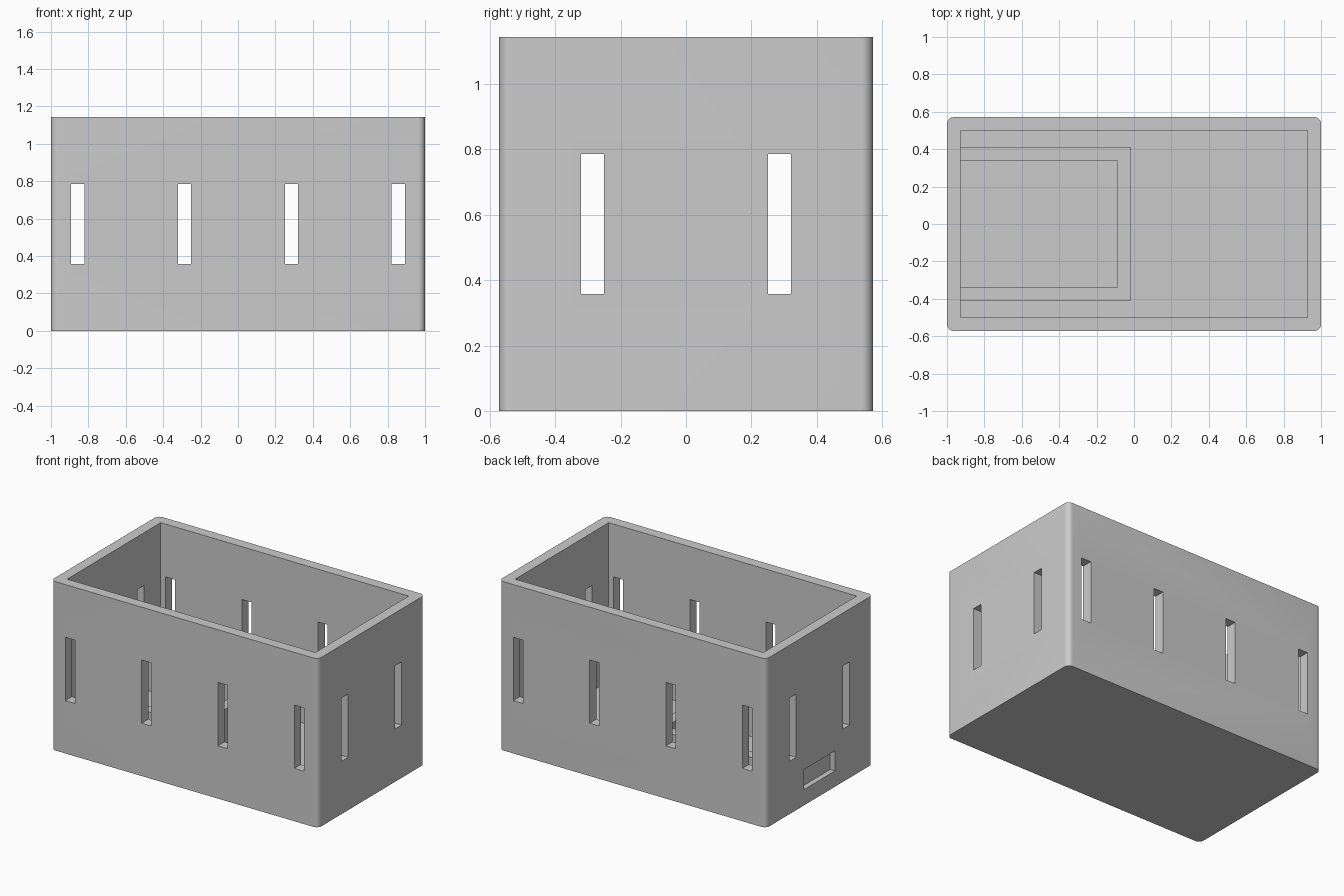
import bpy
import bmesh
import math

U = 1 / 14  # one wall thickness

cube = bpy.data.objects.get("Cube")
if cube:
    bpy.data.objects.remove(cube, do_unlink=True)

grey = bpy.data.materials.new("light_grey")
grey.use_nodes = True
colour = (0.6, 0.6, 0.6, 1)
grey.diffuse_color = colour
grey.node_tree.nodes["Principled BSDF"].inputs["Base Color"].default_value = colour


def box(name, x, y, z, fillet=0):
    """Box from ranges given in wall thicknesses, with optional round upright edges."""
    bm = bmesh.new()
    bmesh.ops.create_cube(bm, size=1)
    for v in bm.verts:
        for i, (low, high) in enumerate((x, y, z)):
            v.co[i] = U * (high if v.co[i] > 0 else low)
    if fillet:
        upright = [e for e in bm.edges if abs(e.verts[0].co.z - e.verts[1].co.z) > U]
        bmesh.ops.bevel(bm, geom=upright, offset=fillet * U, segments=8,
                        profile=0.5, affect='EDGES')
    mesh = bpy.data.meshes.new(name)
    bm.to_mesh(mesh)
    bm.free()
    mesh.materials.append(grey)
    obj = bpy.data.objects.new(name, mesh)
    bpy.context.collection.objects.link(obj)
    return obj


def combine(target, tool, operation='DIFFERENCE'):
    """Apply a boolean and discard the tool."""
    mod = target.modifiers.new(operation, 'BOOLEAN')
    mod.operation = operation
    mod.solver = 'EXACT'
    mod.object = tool
    bpy.context.view_layer.objects.active = target
    bpy.ops.object.modifier_apply(modifier=mod.name)
    bpy.data.objects.remove(tool, do_unlink=True)


# Open outer case with rounded upright corners
case = box("case", (-14, 14), (-8, 8), (0, 16), fillet=0.5)
combine(case, box("cavity", (-13, 13), (-7, 7), (1, 17)))

# Low compartment walls joined to the right end
tray = box("compartment", (-13.5, -0.25), (-5.75, 5.75), (0.5, 5))
combine(tray, box("compartment_cavity", (-14, -1.25), (-4.75, 4.75), (0, 6)))
combine(case, tray, 'UNION')

# Upright vent slots through the long sides and both ends
for c in (-12, -4, 4, 12):
    combine(case, box("side_slot", (c - 0.5, c + 0.5), (-9, 9), (5, 11)))
for c in (-4, 4):
    combine(case, box("end_slot", (-15, 15), (c - 0.5, c + 0.5), (5, 11)))

# Shallow recess low on the right end
combine(case, box("recess", (-15, -13.5), (-2.3, 2.3), (1.5, 3.4)))

# Smooth corners, sharp edges
bpy.ops.object.select_all(action='DESELECT')
case.select_set(True)
bpy.context.view_layer.objects.active = case
bpy.ops.object.shade_smooth_by_angle(angle=math.radians(30))
